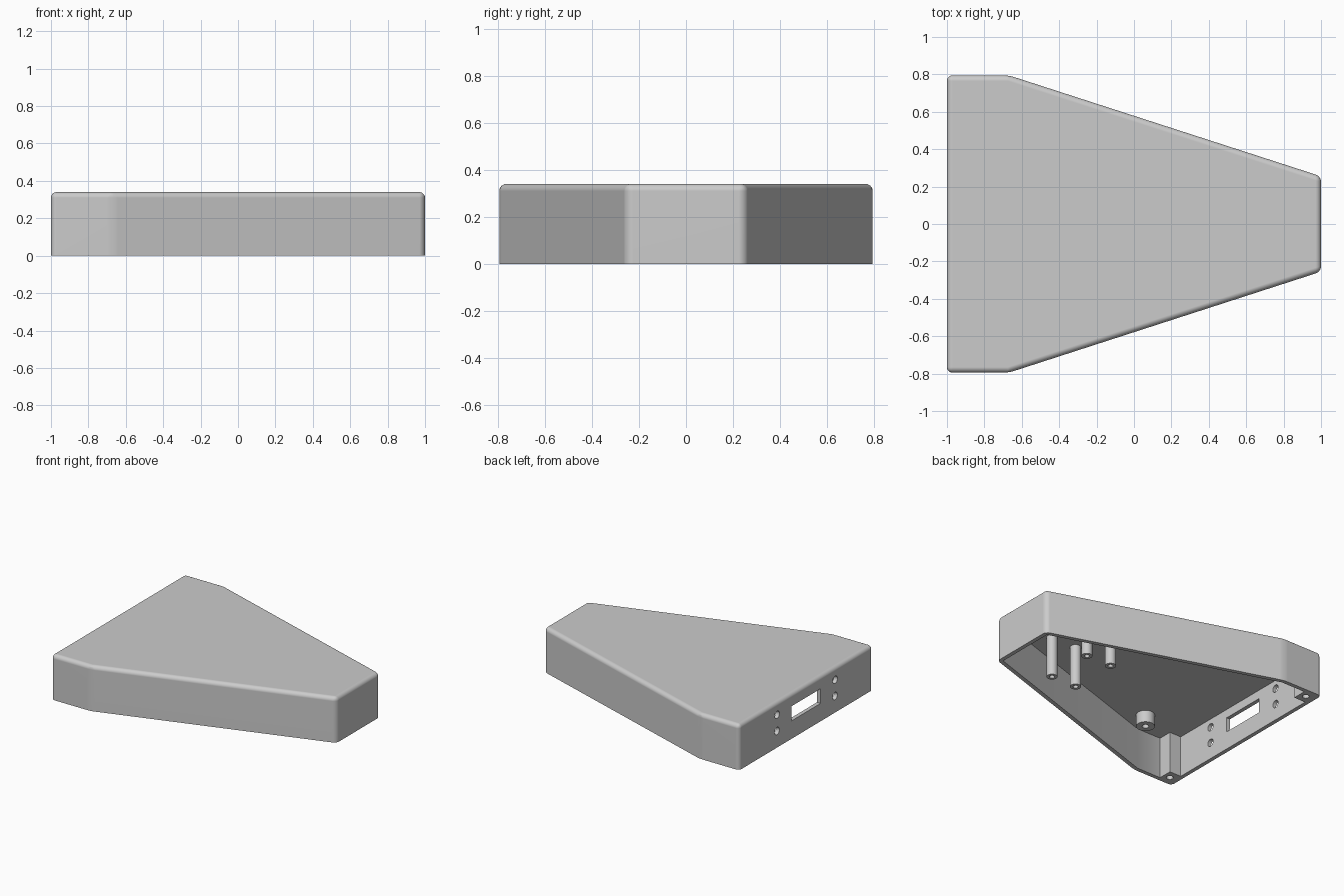
import bpy, bmesh, math
from mathutils import Matrix, Vector

old = bpy.data.objects.get("Cube")
if old:
    bpy.data.objects.remove(old, do_unlink=True)

HEIGHT, WALL = 0.34, 0.03
CEILING = HEIGHT - WALL

grey = bpy.data.materials.new("light_grey_plastic")
grey.use_nodes = True
COLOUR = (0.6, 0.6, 0.6, 1)
grey.diffuse_color = COLOUR
grey.node_tree.nodes["Principled BSDF"].inputs["Base Color"].default_value = COLOUR


def finish(bm, name):
    bmesh.ops.recalc_face_normals(bm, faces=bm.faces)
    mesh = bpy.data.meshes.new(name)
    bm.to_mesh(mesh)
    bm.free()
    obj = bpy.data.objects.new(name, mesh)
    bpy.context.collection.objects.link(obj)
    mesh.materials.append(grey)
    return obj


def activate(obj):
    bpy.ops.object.select_all(action='DESELECT')
    obj.select_set(True)
    bpy.context.view_layer.objects.active = obj


def smooth(obj):
    activate(obj)
    bpy.ops.object.shade_smooth_by_angle(angle=math.radians(30))
    mod = obj.modifiers.new("flat_face_normals", 'WEIGHTED_NORMAL')
    mod.keep_sharp = True


def prism(name, half, z0, z1, radius=0):
    """Extrude a half outline mirrored over y = 0, optionally rounding all but the base."""
    bm = bmesh.new()
    outline = half + [(x, -y) for x, y in reversed(half)]
    base = bm.faces.new([bm.verts.new((x, y, z0)) for x, y in outline])
    top = bmesh.ops.extrude_face_region(bm, geom=[base])["geom"]
    bmesh.ops.translate(bm, vec=(0, 0, z1 - z0),
                        verts=[v for v in top if isinstance(v, bmesh.types.BMVert)])
    if radius:
        edges = [e for e in bm.edges if max(v.co.z for v in e.verts) > z0 + 0.01]
        bmesh.ops.bevel(bm, geom=edges, offset=radius, segments=5, profile=0.5,
                        affect='EDGES', clamp_overlap=True)
    return finish(bm, name)


def box(name, lo, hi):
    bm = bmesh.new()
    bmesh.ops.create_cube(bm, size=1)
    lo, hi = Vector(lo), Vector(hi)
    bmesh.ops.scale(bm, vec=hi - lo, verts=bm.verts)
    bmesh.ops.translate(bm, vec=(lo + hi) / 2, verts=bm.verts)
    return finish(bm, name)


def drill(centre, radius, depth, axis):
    bm = bmesh.new()
    turn = Matrix.Rotation(math.pi / 2, 4, 'Y') if axis == 'X' else Matrix()
    bmesh.ops.create_cone(bm, cap_ends=True, segments=24, radius1=radius, radius2=radius,
                          depth=depth, matrix=Matrix.Translation(centre) @ turn)
    return finish(bm, "drill_cutter")


def cut(obj, cutter):
    mod = obj.modifiers.new("cut", 'BOOLEAN')
    mod.operation, mod.solver, mod.object = 'DIFFERENCE', 'EXACT', cutter
    activate(obj)
    bpy.ops.object.modifier_apply(modifier=mod.name)
    bpy.data.objects.remove(cutter, do_unlink=True)


def post(name, x, y, z0, outer, inner, floor):
    """Hollow post hanging from the ceiling, with a blind screw hole."""
    bm = bmesh.new()
    profile = [(0, floor), (inner, floor), (inner, z0), (outer, z0), (outer, CEILING + 0.01)]
    verts = [bm.verts.new((r, 0, z)) for r, z in profile]
    edges = [bm.edges.new(pair) for pair in zip(verts, verts[1:])]
    bmesh.ops.spin(bm, geom=verts + edges, cent=(0, 0, 0), axis=(0, 0, 1),
                   angle=math.tau, steps=24)
    bmesh.ops.remove_doubles(bm, verts=bm.verts, dist=1e-5)
    bmesh.ops.translate(bm, vec=(x, y, 0), verts=bm.verts)
    smooth(finish(bm, name))


# Hollow case, open underneath
case = prism("case_shell", [(-1, 0.795), (-0.67, 0.795), (1, 0.255)], 0, HEIGHT, 0.03)
cut(case, prism("cavity_cutter", [(-0.97, 0.765), (-0.675, 0.765), (0.97, 0.233)],
                -0.1, CEILING))

# Connector window and its screw holes in the wide end wall
cut(case, box("window_cutter", (-1.1, -0.173, 0.135), (-0.9, 0.173, 0.245)))
for y in (-0.345, 0.345):
    for z in (0.125, 0.247):
        cut(case, drill((-1, y, z), 0.028, 0.2, 'X'))
smooth(case)

for side, label in ((1, "left"), (-1, "right")):
    # Screw blocks in the wide corners
    ys = sorted((side * 0.66, side * 0.77))
    block = box(f"corner_block_{label}", (-0.975, ys[0], 0), (-0.874, ys[1], CEILING + 0.005))
    cut(block, drill((-0.924, side * 0.722, 0), 0.024, 0.4, 'Z'))
    smooth(block)
    # Short wide bosses near the wide end
    post(f"short_boss_{label}", -0.593, side * 0.585, 0.22, 0.064, 0.023, 0.3)
    # Tall board posts near the narrow end
    for x, place in ((0.365, "inner"), (0.575, "outer")):
        post(f"board_post_{place}_{label}", x, side * 0.185, 0, 0.038, 0.018, 0.2)
